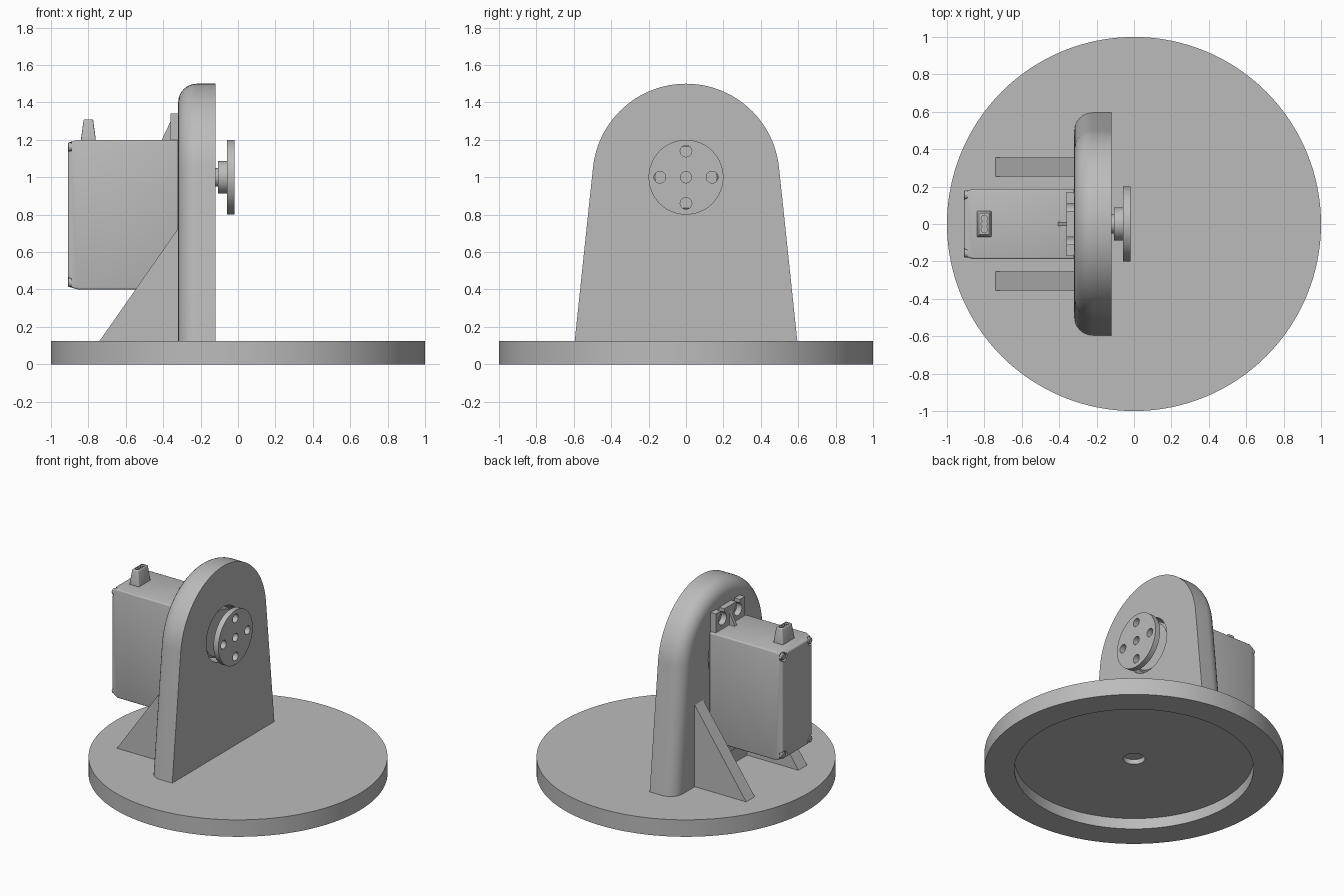
import bpy, bmesh, math
from mathutils import Vector

cube = bpy.data.objects.get("Cube")
if cube:
    bpy.data.objects.remove(cube, do_unlink=True)

grey = bpy.data.materials.new("plain grey")
grey.use_nodes = True
COLOUR = (0.5, 0.5, 0.5, 1)
grey.diffuse_color = COLOUR
grey.node_tree.nodes["Principled BSDF"].inputs["Base Color"].default_value = COLOUR


def loft(name, rings):
    """Skin a list of equal-length point rings and cap both ends."""
    bm = bmesh.new()
    loops = [[bm.verts.new(p) for p in ring] for ring in rings]
    n = len(loops[0])
    for a, b in zip(loops, loops[1:]):
        for i in range(n):
            j = (i + 1) % n
            bm.faces.new((a[i], a[j], b[j], b[i]))
    bm.faces.new(loops[0])
    bm.faces.new(loops[-1])
    bmesh.ops.recalc_face_normals(bm, faces=bm.faces)
    mesh = bpy.data.meshes.new(name)
    bm.to_mesh(mesh)
    bm.free()
    mesh.materials.append(grey)
    obj = bpy.data.objects.new(name, mesh)
    bpy.context.collection.objects.link(obj)
    return obj


def lathe(name, axis, centre, profile, sides=48):
    """Profile is (position along axis, radius), turned about a line through centre."""
    rings = []
    for pos, r in profile:
        ring = []
        for i in range(sides):
            t = math.tau * i / sides
            u, v = r * math.cos(t), r * math.sin(t)
            local = (pos, u, v) if axis == "x" else (u, v, pos)
            ring.append(Vector(centre) + Vector(local))
        rings.append(ring)
    return loft(name, rings)


def box(name, x0, x1, y0, y1, z0, z1):
    return loft(name, [[(x, y0, z0), (x, y1, z0), (x, y1, z1), (x, y0, z1)] for x in (x0, x1)])


def apply(obj, mod):
    bpy.context.view_layer.objects.active = obj
    bpy.ops.object.modifier_apply(modifier=mod.name)


def cut(obj, cutters):
    for c in cutters:
        mod = obj.modifiers.new("cut", "BOOLEAN")
        mod.operation, mod.solver, mod.object = "DIFFERENCE", "EXACT", c
        apply(obj, mod)
        bpy.data.objects.remove(c, do_unlink=True)


def soften(obj, width):
    mod = obj.modifiers.new("soft edges", "BEVEL")
    mod.width, mod.segments = width, 3
    apply(obj, mod)


parts = []
BASE_TOP, AXIS_Z = 0.125, 1.0

# Round base, hollowed underneath with a shallow blind hole
parts.append(lathe("base", "z", (0, 0, 0), [
    (0.115, 0.073), (0.08, 0.073), (0.08, 0.8), (0, 0.8), (0, 1), (BASE_TOP, 1)], 128))


# Arched upright with a rounded rear edge
def arch(x, inset):
    lean = 0.1056
    foot = 0.595 - inset / math.cos(lean)
    r = 0.5 - inset
    pts = [(x, foot, BASE_TOP)]
    for i in range(49):
        t = -lean * -1 + (math.pi - 2 * lean) * i / 48
        pts.append((x, r * math.cos(t), AXIS_Z + r * math.sin(t)))
    pts.append((x, -foot, BASE_TOP))
    return pts


fillet = 0.1
rings = [arch(-0.12, 0)]
for k in range(9):
    t = math.pi / 2 * k / 8
    rings.append(arch(-0.22 - fillet * math.sin(t), fillet * (1 - math.cos(t))))
upright = loft("upright", rings)
cut(upright, [lathe("bore", "x", (0, 0, AXIS_Z), [(-0.4, 0.198), (0, 0.198)], 64)])
parts.append(upright)

# Triangular ribs behind the upright
for side, label in ((1, "left"), (-1, "right")):
    rib = loft(label + "_rib", [
        [(-0.74, y, BASE_TOP), (-0.3, y, BASE_TOP), (-0.3, y, 0.755)]
        for y in (side * 0.255, side * 0.355)])
    parts.append(rib)


# Motor case with a slightly tapered rear end
def section(x, inset):
    y, lo, hi = 0.188 - inset, 0.4 + inset, 1.2 - inset
    return [(x, -y, lo), (x, y, lo), (x, y, hi), (x, -y, hi)]


case = loft("motor_case", [section(-0.91, 0.015), section(-0.855, 0), section(-0.32, 0)])
soften(case, 0.01)
corners = [(y, z) for y in (-0.155, 0.155) for z in (0.437, 1.163)]
cut(case, [lathe("screw_pocket", "x", (0, y, z), [(-0.95, 0.032), (-0.89, 0.032)], 20)
           for y, z in corners])
parts.append(case)
for y, z in corners:
    parts.append(lathe("case_screw", "x", (0, y, z), [(-0.885, 0.024), (-0.905, 0.024), (-0.91, 0.018)], 20))

# Mounting ears with slotted screw holes
for label, z0, z1, hole_z, edge in (("upper_ear", 1.19, 1.34, 1.275, 1.4),
                                    ("lower_ear", 0.26, 0.41, 0.325, 0.2)):
    ear = box(label, -0.362, -0.32, -0.17, 0.17, z0, z1)
    cutters = []
    for y in (-0.09, 0.09):
        cutters.append(lathe("ear_hole", "x", (0, y, hole_z), [(-0.4, 0.045), (-0.3, 0.045)], 24))
        cutters.append(box("ear_slot", -0.4, -0.3, y - 0.02, y + 0.02, min(hole_z, edge), max(hole_z, edge)))
    cut(ear, cutters)
    parts.append(ear)

# Stiffener between the ear holes
parts.append(loft("ear_stiffener", [
    [(-0.41, y, 1.195), (-0.36, y, 1.195), (-0.36, y, 1.3)] for y in (-0.012, 0.012)]))

# Tapered cable outlet on top of the case
outlet = loft("cable_outlet", [
    [(-0.8 + sx * hx, sy * hy, z) for sx, sy in ((-1, -1), (1, -1), (1, 1), (-1, 1))]
    for z, hx, hy in ((1.19, 0.04, 0.07), (1.215, 0.038, 0.068), (1.31, 0.025, 0.058))])
soften(outlet, 0.006)
cut(outlet, [lathe("wire_hole", "z", (-0.8, y, 0), [(1.28, 0.017), (1.35, 0.017)], 16)
             for y in (-0.03, 0, 0.03)])
parts.append(outlet)

# Gear housing inside the bore
parts.append(lathe("gear_housing", "x", (0, 0, AXIS_Z), [(-0.33, 0.18), (-0.165, 0.18), (-0.15, 0.165)], 64))

# Output shaft, hub and drilled disc
horn = lathe("output_horn", "x", (0, 0, AXIS_Z), [
    (-0.16, 0.05), (-0.108, 0.05), (-0.108, 0.088), (-0.06, 0.088), (-0.06, 0.2), (-0.02, 0.2)], 64)
drills = [lathe("centre_drill", "x", (0, 0, AXIS_Z), [(-0.07, 0.03), (0.02, 0.03)], 24)]
for k in range(4):
    t = k * math.pi / 2
    spot = (0, 0.14 * math.cos(t), AXIS_Z + 0.14 * math.sin(t))
    drills.append(lathe("disc_drill", "x", spot, [(-0.09, 0.031), (0.02, 0.031)], 24))
cut(horn, drills)
parts.append(horn)

# Smooth curved faces, keep sharp edges
bpy.ops.object.select_all(action="DESELECT")
for obj in parts:
    obj.select_set(True)
bpy.context.view_layer.objects.active = parts[0]
bpy.ops.object.shade_smooth_by_angle(angle=math.radians(30))
